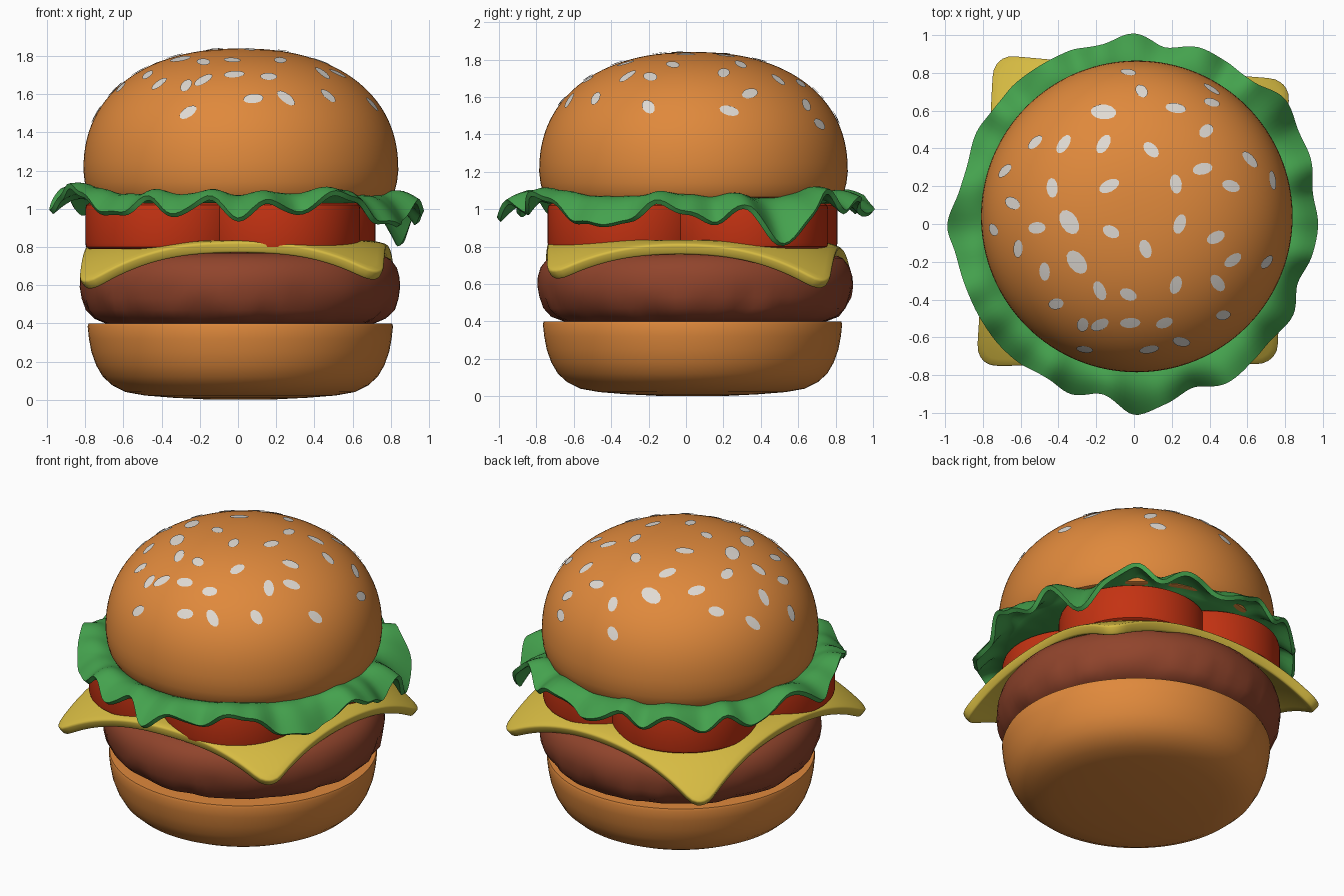
import bpy, bmesh, math, random
from mathutils import Vector, noise

if "Cube" in bpy.data.objects:
    bpy.data.objects.remove(bpy.data.objects["Cube"])

random.seed(4)


def material(name, rgb):
    m = bpy.data.materials.new(name)
    m.diffuse_color = (*rgb, 1)
    m.use_nodes = True
    m.node_tree.nodes["Principled BSDF"].inputs["Base Color"].default_value = m.diffuse_color
    return m


BUN = material("toasted bun", (0.74, 0.25, 0.045))
SEED = material("sesame cream", (0.74, 0.70, 0.65))
GREEN = material("lettuce green", (0.058, 0.36, 0.075))
RED = material("tomato red", (0.55, 0.032, 0.006))
YELLOW = material("cheese yellow", (0.68, 0.50, 0.055))
MEAT = material("patty brown", (0.28, 0.058, 0.025))


def finish(name, bm, mat, mods=(), angle=40):
    bmesh.ops.recalc_face_normals(bm, faces=bm.faces)
    me = bpy.data.meshes.new(name)
    bm.to_mesh(me)
    bm.free()
    ob = bpy.data.objects.new(name, me)
    bpy.context.collection.objects.link(ob)
    me.materials.append(mat)
    bpy.ops.object.select_all(action='DESELECT')
    ob.select_set(True)
    bpy.context.view_layer.objects.active = ob
    for kind, props in mods:
        mod = ob.modifiers.new(kind.title(), kind)
        for k, v in props.items():
            setattr(mod, k, v)
        bpy.ops.object.modifier_apply(modifier=mod.name)
    bpy.ops.object.shade_smooth_by_angle(angle=math.radians(angle))
    return ob


def rings(point, rows, cols, cap_first=None, cap_last=None):
    """Closed rings from point(row, angle), optionally closed to a centre point."""
    bm = bmesh.new()
    vs = [[bm.verts.new(point(i, 2 * math.pi * j / cols)) for j in range(cols)]
          for i in range(rows)]
    for i in range(rows - 1):
        for j in range(cols):
            k = (j + 1) % cols
            bm.faces.new((vs[i][j], vs[i][k], vs[i + 1][k], vs[i + 1][j]))
    for cap, row in ((cap_first, vs[0]), (cap_last, vs[-1])):
        if cap:
            c = bm.verts.new(cap)
            for j in range(cols):
                bm.faces.new((c, row[j], row[(j + 1) % cols]))
    return bm


def lathe(profile, cx, cy, cols=96):
    def point(i, a):
        r, z = profile[i]
        return (cx + r * math.cos(a), cy + r * math.sin(a), z)
    return rings(point, len(profile), cols, (cx, cy, profile[0][1]), (cx, cy, profile[-1][1]))


def spline(values, t):
    """Smooth periodic interpolation of a short table, t in 0..1."""
    n = len(values)
    i = math.floor(t * n)
    f = t * n - i
    a, b, c, d = (values[(i + k) % n] for k in (-1, 0, 1, 2))
    return b + 0.5 * f * (c - a + f * (2 * a - 5 * b + 4 * c - d + f * (3 * (b - c) + d - a)))


# Bottom bun
finish("bottom_bun", lathe(
    [(0.15, 0.0), (0.35, 0.01), (0.5, 0.022), (0.6, 0.04), (0.67, 0.075), (0.72, 0.12),
     (0.755, 0.18), (0.78, 0.25), (0.793, 0.32), (0.8, 0.385), (0.795, 0.4)], 0.012, 0.035), BUN)

# Patty: lathed, then made lumpy, mostly along the lower edge
patty = lathe([(0.5, 0.4), (0.7, 0.4), (0.76, 0.425), (0.805, 0.47), (0.832, 0.53), (0.843, 0.59),
               (0.84, 0.64), (0.825, 0.69), (0.79, 0.735), (0.73, 0.765), (0.6, 0.775)], 0.01, 0.05)
for v in patty.verts:
    r = math.hypot(v.co.x, v.co.y)
    if r > 0.65:
        low = max(0, min(1, (0.62 - v.co.z) / 0.15))
        n = 0.012 * noise.noise(v.co * 2.5) + 0.03 * low * noise.noise(v.co * 8)
        v.co.x *= 1 + n
        v.co.y *= 1 + n
finish("patty", patty, MEAT)

# Cheese slice: rounded square whose corners droop
CORNERS = [Vector(c) for c in ((-0.81, -0.73), (0.735, -0.72), (0.80, 0.74), (-0.72, 0.87))]
cheese = bmesh.new()
bmesh.ops.create_grid(cheese, x_segments=40, y_segments=40, size=1)
for v in cheese.verts:
    u, w = v.co.x, v.co.y
    c = 0.86
    du, dw = max(abs(u) - c, 0), max(abs(w) - c, 0)
    if du and dw:
        s = max(du, dw) / math.hypot(du, dw)
        u, w = math.copysign(c + du * s, u), math.copysign(c + dw * s, w)
    p = (CORNERS[0] * (1 - u) * (1 - w) + CORNERS[1] * (1 + u) * (1 - w)
         + CORNERS[2] * (1 + u) * (1 + w) + CORNERS[3] * (1 - u) * (1 + w)) / 4
    v.co = (p.x, p.y, 0.775 - max(0, p.length - 0.68) ** 1.6)
finish("cheese_slice", cheese, YELLOW,
       [('SOLIDIFY', dict(thickness=0.06, offset=1)),
        ('BEVEL', dict(width=0.012, segments=2, limit_method='ANGLE', angle_limit=0.9))], 50)

# Four tomato slices
for k, (x, y) in enumerate(((-0.36, -0.27), (0.2, -0.3), (0.28, 0.32), (-0.25, 0.37))):
    finish(f"tomato_slice_{k + 1}", lathe(
        [(0.42, 0.79), (0.435, 0.80), (0.44, 0.82), (0.44, 1.0), (0.435, 1.02), (0.42, 1.03)],
        x, y, 64), RED)

# Lettuce leaf: ruffled rim from tables of edge radius and height every 10 degrees
EDGE_R = [0.965, 0.95, 0.99, 0.99, 1.03, 0.98, 0.98, 0.99, 0.94, 1.0, 0.96, 0.97,
          0.97, 0.965, 0.955, 0.955, 0.93, 0.94, 0.98, 0.95, 0.95, 0.95, 0.95, 0.945,
          0.93, 0.95, 0.91, 1.0, 0.96, 0.91, 0.97, 0.955, 0.94, 0.96, 0.91, 0.95]
EDGE_Z = [0.98, 0.93, 1.01, 0.81, 0.94, 1.09, 0.99, 1.06, 0.99, 0.98, 1.06, 0.99,
          1.07, 0.97, 1.05, 0.97, 1.04, 1.10, 0.99, 1.04, 1.11, 1.08, 0.99, 0.975,
          1.05, 0.96, 1.06, 0.95, 1.04, 0.97, 1.07, 1.05, 0.94, 0.92, 0.93, 1.03]
STEPS = 9


def leaf(i, a):
    if i == 0:
        return (0.4 * math.cos(a), 0.4 * math.sin(a), 1.045)
    s = (i - 1) / (STEPS - 1)
    t = a / (2 * math.pi)
    r = 0.74 + (spline(EDGE_R, t) - 0.74) * s
    z = 1.045 + (spline(EDGE_Z, t) - 1.045) * s ** 1.4 + 0.04 * math.sin(math.pi * s)
    z += 0.008 * s * math.sin(29 * a)
    return (r * math.cos(a), r * math.sin(a), z)


finish("lettuce_leaf", rings(leaf, STEPS + 1, 216, (0, 0, 1.045)), GREEN,
       [('SOLIDIFY', dict(thickness=0.028, offset=0))], 60)

# Top bun: superelliptic dome on a short tucked-in base
CX, CY, RAD, POW = 0.015, 0.04, 0.825, 2.25


def dome_z(r):
    return 1.2 + 0.64 * max(0, 1 - (r / RAD) ** POW) ** (1 / POW)


dome = [(0.775, 1.06), (0.79, 1.065), (0.805, 1.09), (0.818, 1.14), (RAD, 1.2)]
for k in range(1, 30):
    r = RAD * math.cos(math.pi / 2 * k / 30)
    dome.append((r, dome_z(r)))
dome.append((0.01, 1.84))
finish("top_bun", lathe(dome, CX, CY, 128), BUN)

# Sesame seeds: thin patches following the dome, placed by top view position
SEEDS = [(-.03, .80), (.04, .70), (.41, .71), (.22, .61), (.41, .64), (.38, .49), (-.16, .59),
         (-.52, .43), (-.37, .42), (-.16, .42), (.09, .39), (.36, .29), (.61, .34), (.73, .23),
         (.51, .20), (.22, .21), (-.13, .20), (-.43, .19), (-.68, .28), (-.64, .11), (-.34, .01),
         (-.51, -.02), (-.74, -.03), (-.61, -.13), (-.12, -.04), (.24, 0), (.43, -.07),
         (.06, -.13), (-.30, -.20), (-.47, -.25), (.52, -.19), (.70, -.20), (.22, -.32),
         (.44, -.31), (-.03, -.37), (-.18, -.35), (-.41, -.42), (.47, -.48), (-.27, -.53),
         (-.18, -.53), (-.02, -.52), (.16, -.52), (.25, -.62), (-.26, -.66), (.08, -.66)]
BIG = {6, 20, 28}


def on_dome(p):
    """Drop a point onto the dome along the line to the bun's middle, slightly proud."""
    d = p.normalized()
    lo, hi = 0.3, 1.2
    for _ in range(30):
        m = (lo + hi) / 2
        q = d * m
        r = math.hypot(q.x, q.y)
        if r < RAD and q.z < dome_z(r) - 1.2:
            lo = m
        else:
            hi = m
    return d * (lo + 0.006) + Vector((CX, CY, 1.2))


seeds = bmesh.new()
for k, (x, y) in enumerate(SEEDS):
    x, y = x - CX, y - CY
    p = Vector((x, y, dome_z(math.hypot(x, y)) - 1.2))
    side = p.cross(Vector((0.01, 0, 1))).normalized()
    up = side.cross(p).normalized()
    turn = random.uniform(0, math.pi)
    long, short = (0.07, 0.045) if k in BIG else (random.uniform(0.046, 0.058), 0.031)
    e1 = side * math.cos(turn) + up * math.sin(turn)
    e2 = up * math.cos(turn) - side * math.sin(turn)
    mid = seeds.verts.new(on_dome(p))
    rim = [seeds.verts.new(on_dome(p + e1 * long * math.cos(a) + e2 * short * math.sin(a)))
           for a in (2 * math.pi * j / 12 for j in range(12))]
    for j in range(12):
        f = seeds.faces.new((mid, rim[j], rim[(j + 1) % 12]))
        f.normal_update()
        if f.normal.dot(p) < 0:
            f.normal_flip()
finish("sesame_seeds", seeds, SEED)
